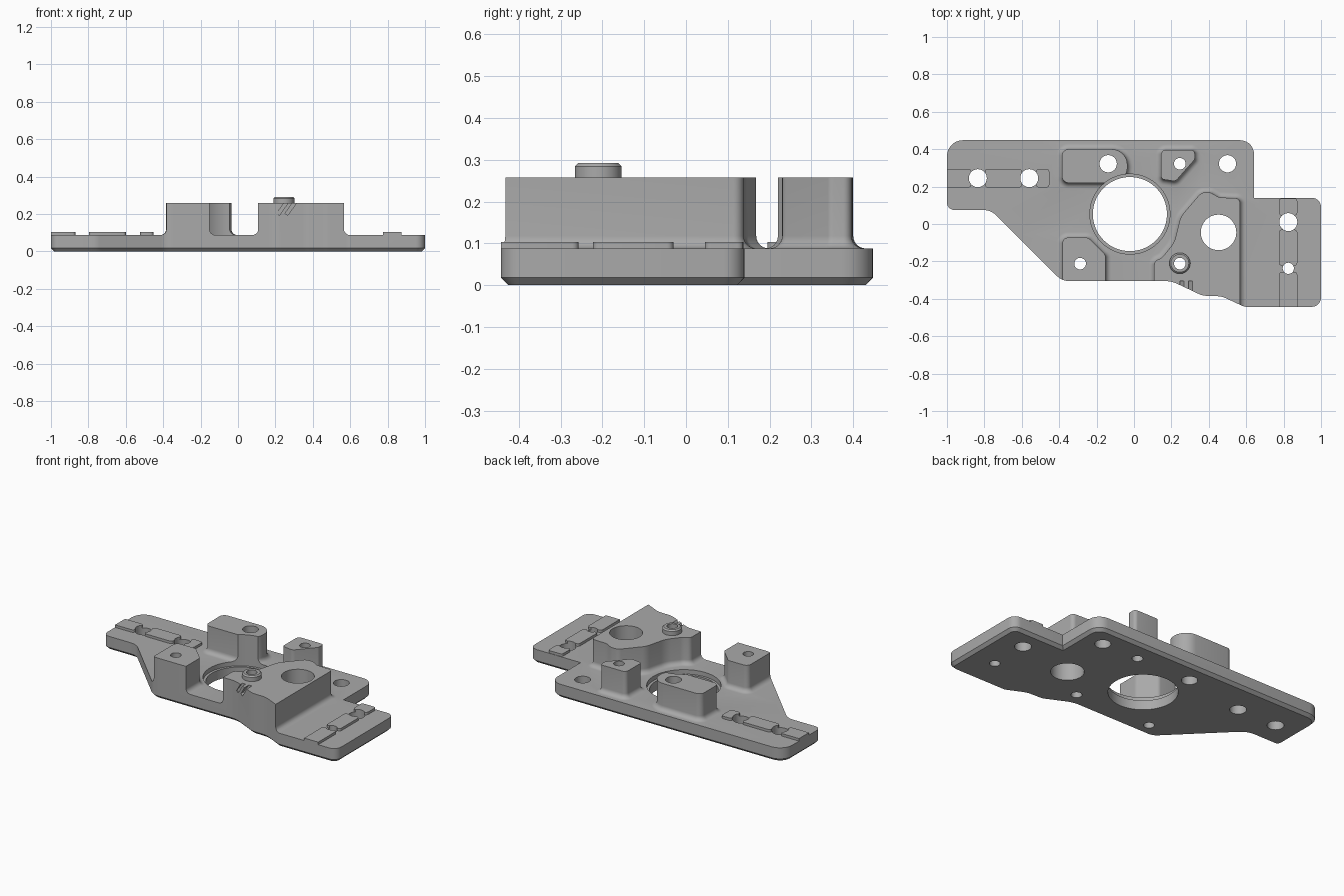
import bpy, bmesh, math
from mathutils import Vector

if "Cube" in bpy.data.objects:
    bpy.data.objects.remove(bpy.data.objects["Cube"], do_unlink=True)

TOP, BOSS, PAD = 0.088, 0.258, 0.104   # floor, boss and pad heights

metal = bpy.data.materials.new("machined_grey")
metal.use_nodes = True
grey = (0.4, 0.4, 0.4, 1)
metal.diffuse_color = grey
metal.node_tree.nodes["Principled BSDF"].inputs["Base Color"].default_value = grey


def rounded(corners, steps=7):
    """Counter-clockwise outline from (x, y, corner radius) entries."""
    pts = []
    n = len(corners)
    for i, (x, y, r) in enumerate(corners):
        p = Vector((x, y))
        if r == 0:
            pts.append(p)
            continue
        a = (Vector(corners[i - 1][:2]) - p).normalized()
        b = (Vector(corners[(i + 1) % n][:2]) - p).normalized()
        half = a.angle(b) / 2
        c = p + (a + b).normalized() * (r / math.sin(half))
        s = p + a * (r / math.tan(half)) - c
        e = p + b * (r / math.tan(half)) - c
        sweep = s.angle_signed(e)
        for k in range(steps + 1):
            t = -sweep * k / steps
            pts.append(c + Vector((s.x * math.cos(t) - s.y * math.sin(t),
                                   s.x * math.sin(t) + s.y * math.cos(t))))
    return pts


def circle(x, y, r, n=48):
    return [Vector((x + r * math.cos(math.tau * k / n), y + r * math.sin(math.tau * k / n)))
            for k in range(n)]


def offset(pts, d):
    """Move an outline outward by d with mitred corners."""
    out = []
    for i, p in enumerate(pts):
        u = (p - pts[i - 1]).normalized()
        v = (pts[(i + 1) % len(pts)] - p).normalized()
        n1, n2 = Vector((u.y, -u.x)), Vector((v.y, -v.x))
        out.append(p + (n1 + n2) * (d / (1 + n1.dot(n2))))
    return out


def loft(name, pts, rings):
    """Solid from an outline, with (outward offset, height) rings from low to high."""
    bm = bmesh.new()
    loops = [[bm.verts.new((p.x, p.y, z)) for p in offset(pts, d)] for d, z in rings]
    n = len(pts)
    for lo, hi in zip(loops, loops[1:]):
        for i in range(n):
            j = (i + 1) % n
            bm.faces.new((lo[i], lo[j], hi[j], hi[i]))
    bm.faces.new(loops[0][::-1])
    bm.faces.new(loops[-1])
    bmesh.ops.recalc_face_normals(bm, faces=bm.faces)
    me = bpy.data.meshes.new(name)
    bm.to_mesh(me)
    bm.free()
    ob = bpy.data.objects.new(name, me)
    me.materials.append(metal)
    bpy.context.collection.objects.link(ob)
    return ob


def combine(target, tool, operation):
    mod = target.modifiers.new(operation.lower(), 'BOOLEAN')
    mod.object, mod.operation, mod.solver = tool, operation, 'EXACT'
    bpy.context.view_layer.objects.active = target
    bpy.ops.object.modifier_apply(modifier=mod.name)
    bpy.data.objects.remove(tool, do_unlink=True)


def rect(x0, x1, y0, y1, r):
    return rounded([(x0, y0, r), (x1, y0, r), (x1, y1, r), (x0, y1, r)], 4)


# Oversized slab that the raised features grow from
plate = loft("mounting_plate", rect(-1.5, 1.5, -1, 1, 0), [(0, -0.2), (0, TOP)])

# Bosses with a filleted foot
R = 0.03
foot = [(R, 0.03)] + [(R - R * math.cos(a), TOP + R - R * math.sin(a))
                      for a in [math.pi / 2 * (1 - k / 6) for k in range(7)]]
boss_profile = foot + [(0, BOSS)]
bosses = {
    "long_boss": [(-0.385, 0.22, 0.035), (-0.035, 0.22, 0.085),
                  (-0.035, 0.4, 0.085), (-0.385, 0.4, 0.035)],
    "front_boss": [(-0.383, -0.6, 0), (-0.152, -0.6, 0), (-0.152, -0.165, 0.03),
                   (-0.245, -0.073, 0.03), (-0.383, -0.073, 0.03)],
    "small_boss": [(0.145, 0.24, 0.02), (0.222, 0.228, 0.03), (0.325, 0.345, 0.02),
                   (0.325, 0.396, 0.02), (0.145, 0.396, 0.025)],
    "main_boss": [(0.567, -0.6, 0), (0.567, 0.137, 0.025), (0.455, 0.142, 0.05),
                  (0.41, 0.168, 0.03), (0.36, 0.168, 0.04), (0.25, 0.04, 0.1),
                  (0.215, -0.1, 0.15), (0.15, -0.18, 0.06), (0.108, -0.2, 0.03),
                  (0.108, -0.6, 0)],
}
for name, corners in bosses.items():
    combine(plate, loft(name, rounded(corners), boss_profile), 'UNION')

# Raised locating pads
pads = [(-1.2, -0.87, 0.195, 0.295), (-0.797, -0.6, 0.195, 0.295),
        (-0.523, -0.453, 0.195, 0.295), (0.775, 0.873, 0.045, 0.137),
        (0.775, 0.873, -0.223, -0.03), (0.775, 0.873, -0.7, -0.257)]
for p in pads:
    combine(plate, loft("pad", rect(*p, 0.015), [(0, 0.04), (0, PAD)]), 'UNION')

# Locating stub on the main boss
combine(plate, loft("stub", circle(0.245, -0.21, 0.056),
                    [(0, 0.2), (0, 0.284), (-0.008, 0.292)]), 'UNION')

# Trim everything to the outline, with a chamfered lower edge
outline = rounded([
    (-1, 0.075, 0.04), (-0.765, 0.075, 0.1), (-0.385, -0.305, 0.09), (0.2, -0.305, 0.16),
    (0.365, -0.383, 0.1), (0.47, -0.387, 0.12), (0.59, -0.443, 0.07), (1, -0.443, 0.05),
    (1, 0.14, 0.05), (0.642, 0.14, 0), (0.642, 0.448, 0.075), (-1, 0.448, 0.085)])
combine(plate, loft("trim", outline, [(-0.018, 0), (0, 0.018), (0, 0.6)]), 'INTERSECT')

# Drilled holes
holes = [(-0.835, 0.245, 0.048), (-0.56, 0.245, 0.048), (0.5, 0.322, 0.046),
         (0.825, 0.01, 0.048), (0.825, -0.237, 0.03), (-0.288, -0.212, 0.031),
         (-0.138, 0.322, 0.046), (0.245, 0.322, 0.031), (0.245, -0.212, 0.031),
         (0.452, -0.045, 0.095)]
for x, y, r in holes:
    combine(plate, loft("drill", circle(x, y, r), [(0, -0.1), (0, 0.5)]), 'DIFFERENCE')

# Large bore with a counterbored rim
combine(plate, loft("bore", circle(-0.022, 0.053, 0.198, 72),
                    [(0, -0.1), (0, 0.06), (0.016, 0.06), (0.016, 0.5)]), 'DIFFERENCE')

# Two slanted grooves in the front wall
for x in (0.24, 0.285):
    groove = loft("groove", rect(-0.009, 0.009, -0.05, 0.03, 0), [(0, -0.045), (0, 0.06)])
    groove.location = (x, -0.335, 0.235)
    groove.rotation_euler.y = math.radians(35)
    bpy.context.view_layer.update()
    combine(plate, groove, 'DIFFERENCE')

bpy.ops.object.select_all(action='DESELECT')
plate.select_set(True)
bpy.context.view_layer.objects.active = plate
bpy.ops.object.shade_smooth_by_angle(angle=math.radians(30))
